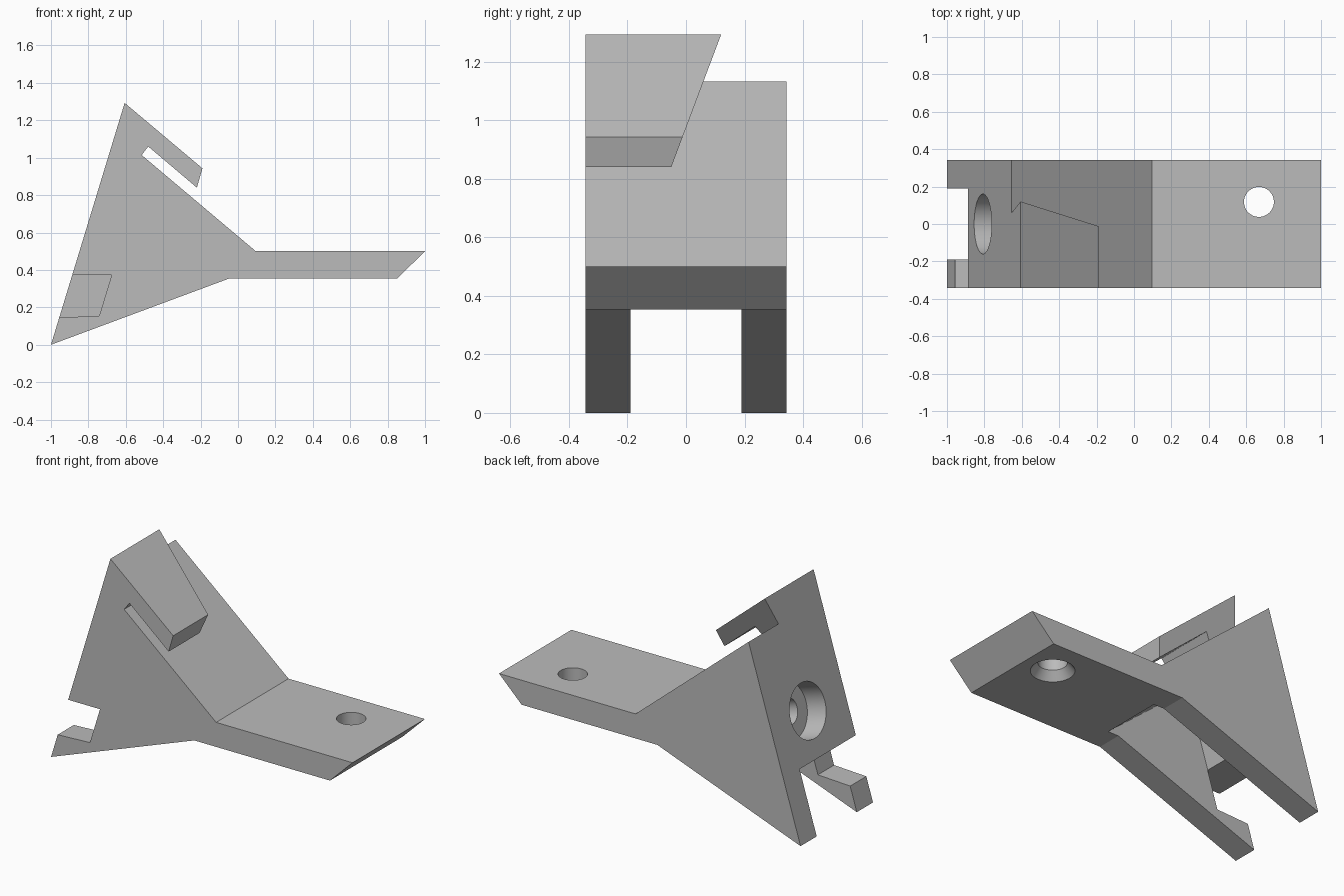
import bpy
import bmesh
from math import radians
from mathutils import Vector

if "Cube" in bpy.data.objects:
    bpy.data.objects.remove(bpy.data.objects["Cube"])

HALF = 0.343      # half width of the bracket
INNER = 0.19      # half width of the gap between the legs

grey = bpy.data.materials.new("plain grey")
grey.use_nodes = True
colour = (0.5, 0.5, 0.5, 1)
grey.diffuse_color = colour
grey.node_tree.nodes["Principled BSDF"].inputs["Base Color"].default_value = colour


def finish(bm, name):
    bmesh.ops.recalc_face_normals(bm, faces=bm.faces)
    mesh = bpy.data.meshes.new(name)
    bm.to_mesh(mesh)
    bm.free()
    obj = bpy.data.objects.new(name, mesh)
    bpy.context.collection.objects.link(obj)
    mesh.materials.append(grey)
    return obj


def prism(name, profile, y0, y1, trim=None):
    """Side profile (x, z) extruded along y, optionally trimmed by a plane."""
    bm = bmesh.new()
    face = bm.faces.new([bm.verts.new((x, y0, z)) for x, z in profile])
    new = bmesh.ops.extrude_face_region(bm, geom=[face])["geom"]
    bmesh.ops.translate(bm, vec=(0, y1 - y0, 0),
                        verts=[v for v in new if isinstance(v, bmesh.types.BMVert)])
    if trim:
        cut = bmesh.ops.bisect_plane(bm, geom=bm.verts[:] + bm.edges[:] + bm.faces[:],
                                     plane_co=trim[0], plane_no=trim[1], clear_outer=True)
        edges = [e for e in cut["geom_cut"] if isinstance(e, bmesh.types.BMEdge)]
        bmesh.ops.contextual_create(bm, geom=edges)
    return finish(bm, name)


def drill(name, start, end, r0, r1):
    """Round cutter, straight or conical, between two points."""
    start, end = Vector(start), Vector(end)
    axis = end - start
    bm = bmesh.new()
    bmesh.ops.create_cone(bm, cap_ends=True, segments=64, radius1=r0, radius2=r1,
                          depth=axis.length)
    bmesh.ops.rotate(bm, verts=bm.verts, matrix=axis.to_track_quat('Z', 'Y').to_matrix())
    bmesh.ops.translate(bm, verts=bm.verts, vec=(start + end) / 2)
    return finish(bm, name)


def combine(target, tool, operation):
    mod = target.modifiers.new(tool.name, 'BOOLEAN')
    mod.object = tool
    mod.operation = operation
    mod.solver = 'EXACT'
    bpy.context.view_layer.objects.active = target
    bpy.ops.object.modifier_apply(modifier=mod.name)
    bpy.data.objects.remove(tool)


# Wedge body with the flat mounting tongue
bracket = prism("bracket", [(-1, 0), (-0.655, 1.132), (0.095, 0.5), (1, 0.5),
                            (0.85, 0.353), (-0.05, 0.353)], -HALF, HALF)

# Hooked clip on the crest, with its slanted inner end
hook = prism("hook", [(-0.655, 1.132), (-0.606, 1.293), (-0.19, 0.943), (-0.22, 0.84),
                      (-0.48, 1.06), (-0.515, 1.014), (-0.58, 0.98)], -HALF, HALF,
             ((0, 0.12, 1.293), (0, 1, -0.376)))
combine(bracket, hook, 'UNION')

# Gap between the legs and the hollow behind the leaning plate
hollow = prism("hollow", [(-1.2, -0.2), (-1.2, 0.373), (-0.675, 0.373), (-0.536, 0.82),
                          (0.02, 0.355), (0.02, -0.2)], -INNER, INNER)
combine(bracket, hollow, 'DIFFERENCE')

# Notch in the front leg
notch = prism("notch", [(-1.1, 0.373), (-0.675, 0.373), (-0.742, 0.155), (-1.1, 0.138)],
              -0.5, -INNER + 0.05)
combine(bracket, notch, 'DIFFERENCE')

# Stepped bolt hole through the leaning plate
centre = Vector((-0.808, 0, 0.63))
inward = Vector((0.956, 0, -0.292))
combine(bracket, drill("counterbore", centre - inward * 0.2, centre + inward * 0.13,
                       0.16, 0.16), 'DIFFERENCE')
combine(bracket, drill("bolt_hole", centre, centre + inward * 0.32, 0.075, 0.075), 'DIFFERENCE')

# Screw hole in the tongue, countersunk from below
combine(bracket, drill("screw_hole", (0.668, 0.118, 0.2), (0.668, 0.118, 0.7),
                       0.08, 0.08), 'DIFFERENCE')
combine(bracket, drill("countersink", (0.668, 0.118, 0.313), (0.668, 0.118, 0.403),
                       0.152, 0.08), 'DIFFERENCE')

# Round walls smooth, all other edges sharp
bpy.ops.object.select_all(action='DESELECT')
bracket.select_set(True)
bpy.context.view_layer.objects.active = bracket
bpy.ops.object.shade_smooth_by_angle(angle=radians(15))
